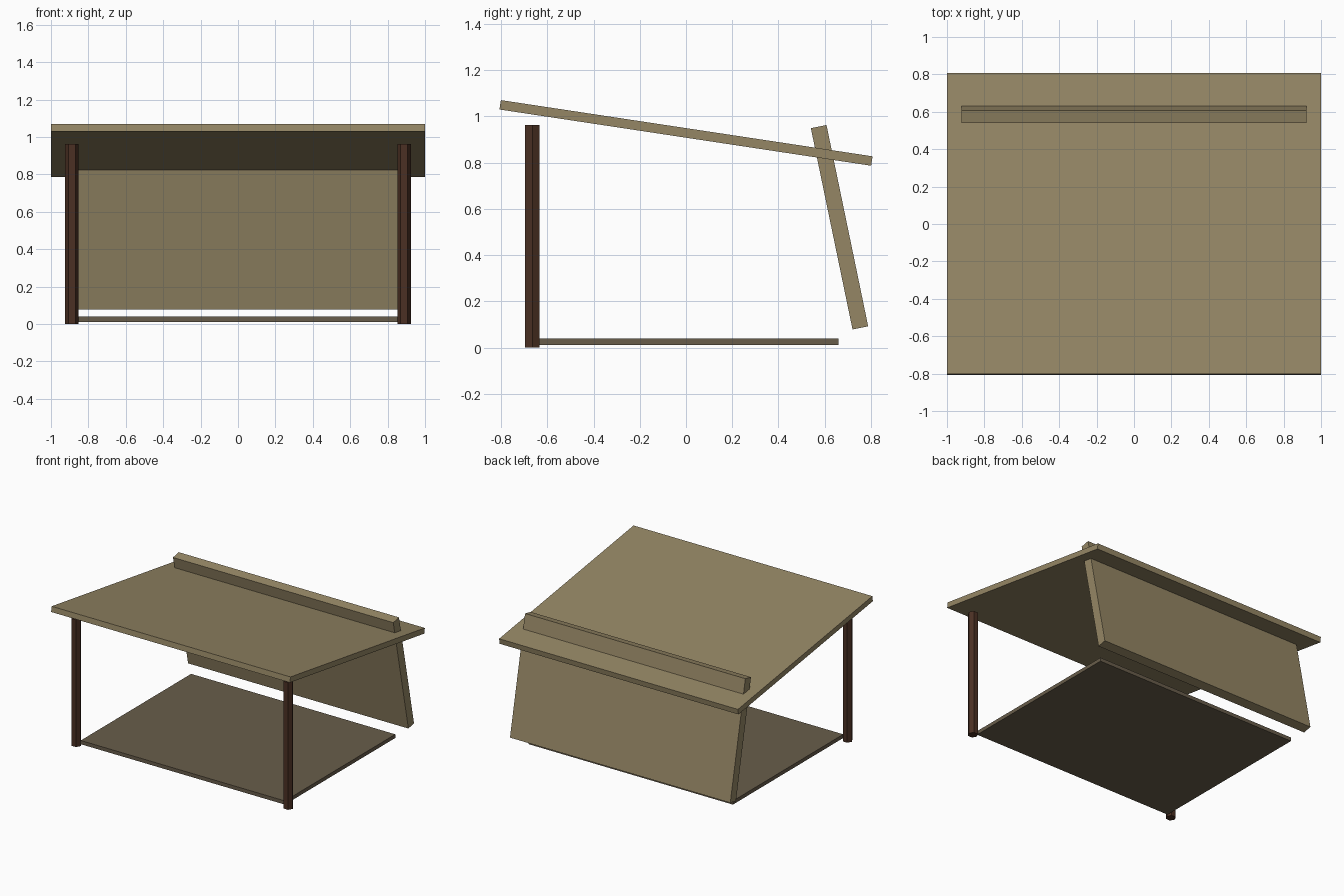
import bpy
from math import radians

if "Cube" in bpy.data.objects:
    bpy.data.objects.remove(bpy.data.objects["Cube"])


def material(name, color):
    m = bpy.data.materials.new(name)
    m.diffuse_color = (*color, 1)
    m.use_nodes = True
    m.node_tree.nodes["Principled BSDF"].inputs["Base Color"].default_value = m.diffuse_color
    return m


timber = material("timber", (0.30, 0.24, 0.13))
floorwood = material("floor_wood", (0.14, 0.11, 0.07))
darkwood = material("dark_wood", (0.07, 0.03, 0.017))


def board(name, size, loc, tilt, mat):
    bpy.ops.mesh.primitive_cube_add(size=1, location=loc, rotation=(radians(tilt), 0, 0))
    ob = bpy.context.object
    ob.name = name
    ob.scale = size
    ob.data.materials.append(mat)


# Sloping roof, leaning back wall that pokes through it, and floor
board("roof", (2, 1.626, 0.041), (0, 0, 0.929), -8.6, timber)
board("back_wall", (1.845, 0.069, 0.889), (0, 0.664, 0.521), 11.7, timber)
board("floor", (1.71, 1.32, 0.028), (0, 0, 0.026), 0, floorwood)

# Six-sided front posts
for side, x in (("left", -0.888), ("right", 0.888)):
    bpy.ops.mesh.primitive_cylinder_add(vertices=6, radius=0.036, depth=0.963,
                                        location=(x, -0.665, 0.4815),
                                        rotation=(0, 0, radians(30)))
    post = bpy.context.object
    post.name = side + "_front_post"
    post.data.materials.append(darkwood)
